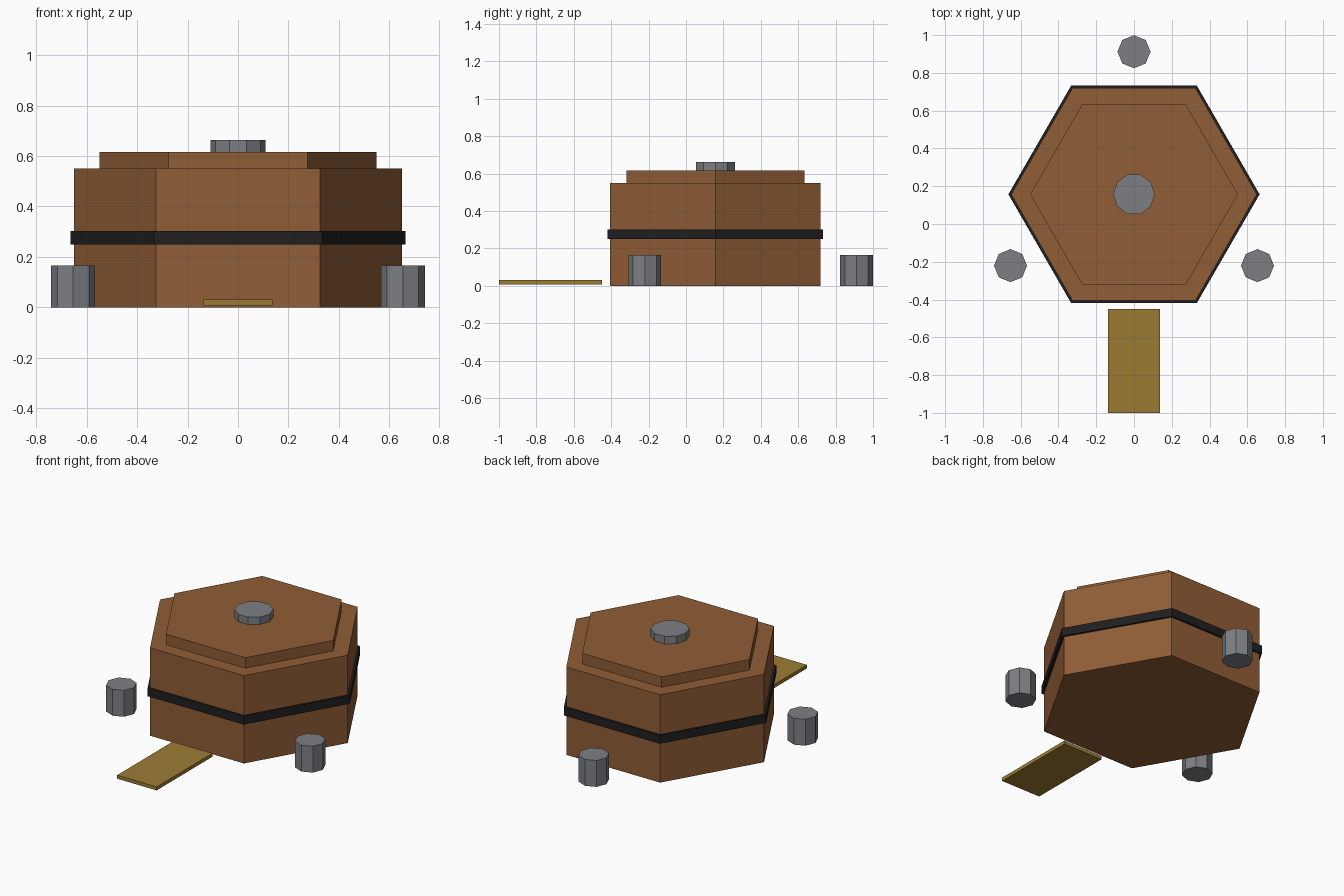
import bpy
import bmesh
import math
from mathutils import Matrix

default = bpy.data.objects.get("Cube")
if default:
    bpy.data.objects.remove(default, do_unlink=True)


def material(name, rgb):
    mat = bpy.data.materials.new(name)
    mat.use_nodes = True
    mat.diffuse_color = (*rgb, 1)
    mat.node_tree.nodes["Principled BSDF"].inputs["Base Color"].default_value = (*rgb, 1)
    return mat


wood = material("brown wood", (0.28, 0.11, 0.037))
iron = material("black iron", (0.014, 0.014, 0.015))
steel = material("grey steel", (0.205, 0.212, 0.227))
brass = material("dull brass", (0.335, 0.198, 0.034))


def finish(name, bm, mat):
    mesh = bpy.data.meshes.new(name)
    bm.to_mesh(mesh)
    bm.free()
    mesh.materials.append(mat)
    obj = bpy.data.objects.new(name, mesh)
    bpy.context.collection.objects.link(obj)
    return obj


def prism(name, sides, radius, x, y, bottom, top, mat):
    """Upright prism with a corner pointing along +x."""
    bm = bmesh.new()
    ring = []
    for i in range(sides):
        a = math.tau * i / sides
        ring.append(bm.verts.new((x + radius * math.cos(a), y + radius * math.sin(a), bottom)))
    base = bm.faces.new(ring)
    extruded = bmesh.ops.extrude_face_region(bm, geom=[base], use_keep_orig=True)
    raised = [v for v in extruded["geom"] if isinstance(v, bmesh.types.BMVert)]
    bmesh.ops.translate(bm, verts=raised, vec=(0, 0, top - bottom))
    bmesh.ops.recalc_face_normals(bm, faces=bm.faces)
    return finish(name, bm, mat)


def box(name, size, centre, mat):
    bm = bmesh.new()
    bmesh.ops.create_cube(bm, size=1, matrix=Matrix.Translation(centre) @ Matrix.Diagonal((*size, 1)))
    return finish(name, bm, mat)


# Hexagonal body, its band, stepped lid and top button
CY = 0.157
prism("body", 6, 0.65, 0, CY, 0, 0.55, wood)
prism("band", 6, 0.665, 0, CY, 0.25, 0.302, iron)
prism("lid", 6, 0.55, 0, CY, 0.55, 0.616, wood)
prism("button", 10, 0.11, 0, CY, 0.616, 0.663, steel)

# Three posts standing around the body
for side, degrees in (("back", 90), ("right", 210), ("left", 330)):
    a = math.radians(degrees)
    prism(side + "_post", 8, 0.0875, 0.755 * math.cos(a), CY + 0.755 * math.sin(a), 0, 0.165, steel)

# Flat plate lying in front
box("front_plate", (0.274, 0.55, 0.022), (0, -0.725, 0.019), brass)
